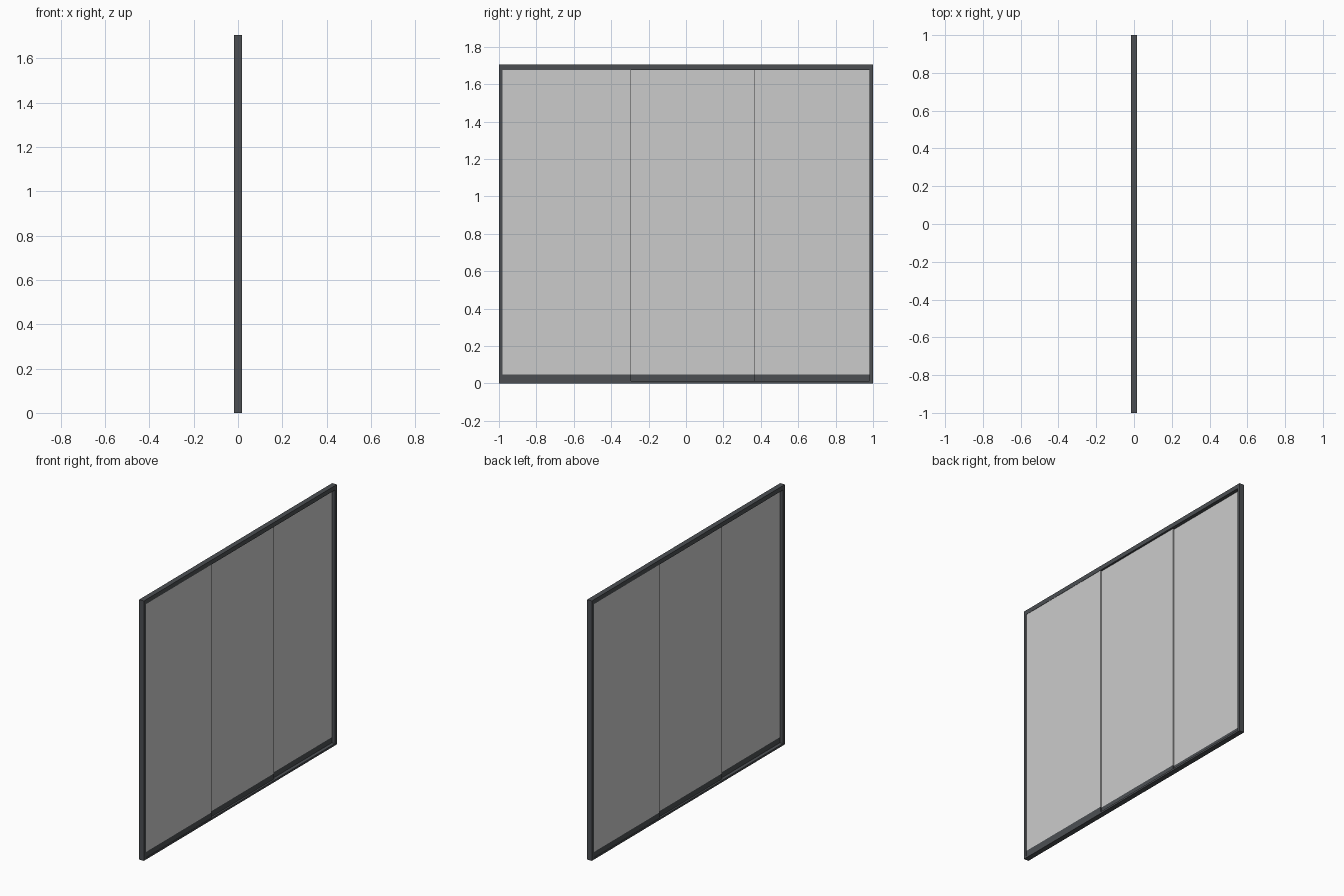
import bpy

if "Cube" in bpy.data.objects:
    bpy.data.objects.remove(bpy.data.objects["Cube"])

W, H, D = 2.0, 1.704, 0.034      # overall width (y), height (z), depth (x)
JAMB, HEAD, SILL = 0.02, 0.029, 0.012
BAR_TOP = 0.048                  # top of each panel's bottom bar


def material(name, rgb):
    m = bpy.data.materials.new(name)
    m.diffuse_color = (*rgb, 1.0)
    m.use_nodes = True
    m.node_tree.nodes["Principled BSDF"].inputs["Base Color"].default_value = m.diffuse_color
    return m


FRAME = material("dark grey metal", (0.072, 0.078, 0.086))
PANE = material("light grey glass", (0.6, 0.6, 0.6))


def box(name, x, y, z, mat):
    """Box from (min, max) pairs on each axis."""
    v = [(a, b, c) for a in x for b in y for c in z]
    f = [(0, 1, 3, 2), (4, 6, 7, 5), (0, 4, 5, 1),
         (2, 3, 7, 6), (0, 2, 6, 4), (1, 5, 7, 3)]
    me = bpy.data.meshes.new(name)
    me.from_pydata(v, [], f)
    me.materials.append(mat)
    ob = bpy.data.objects.new(name, me)
    bpy.context.collection.objects.link(ob)
    return ob


# Outer frame: two jambs, head rail and thin sill
depth = (-D / 2, D / 2)
inner = W / 2 - JAMB
box("left_jamb", depth, (-W / 2, -inner), (0, H), FRAME)
box("right_jamb", depth, (inner, W / 2), (0, H), FRAME)
box("head_rail", depth, (-inner, inner), (H - HEAD, H), FRAME)
box("sill", depth, (-inner, inner), (0, SILL), FRAME)

# Three overlapping sliding panels, each on its own track
T = 0.009
panels = [("left", 0.0105, -inner, -0.295),
          ("middle", 0.0, -0.365, 0.365),
          ("right", -0.0105, 0.295, inner)]
for name, cx, y0, y1 in panels:
    x = (cx - T / 2, cx + T / 2)
    box(name + "_bottom_bar", x, (y0, y1), (SILL, BAR_TOP), FRAME)
    box(name + "_pane", x, (y0, y1), (BAR_TOP, H - HEAD), PANE)
